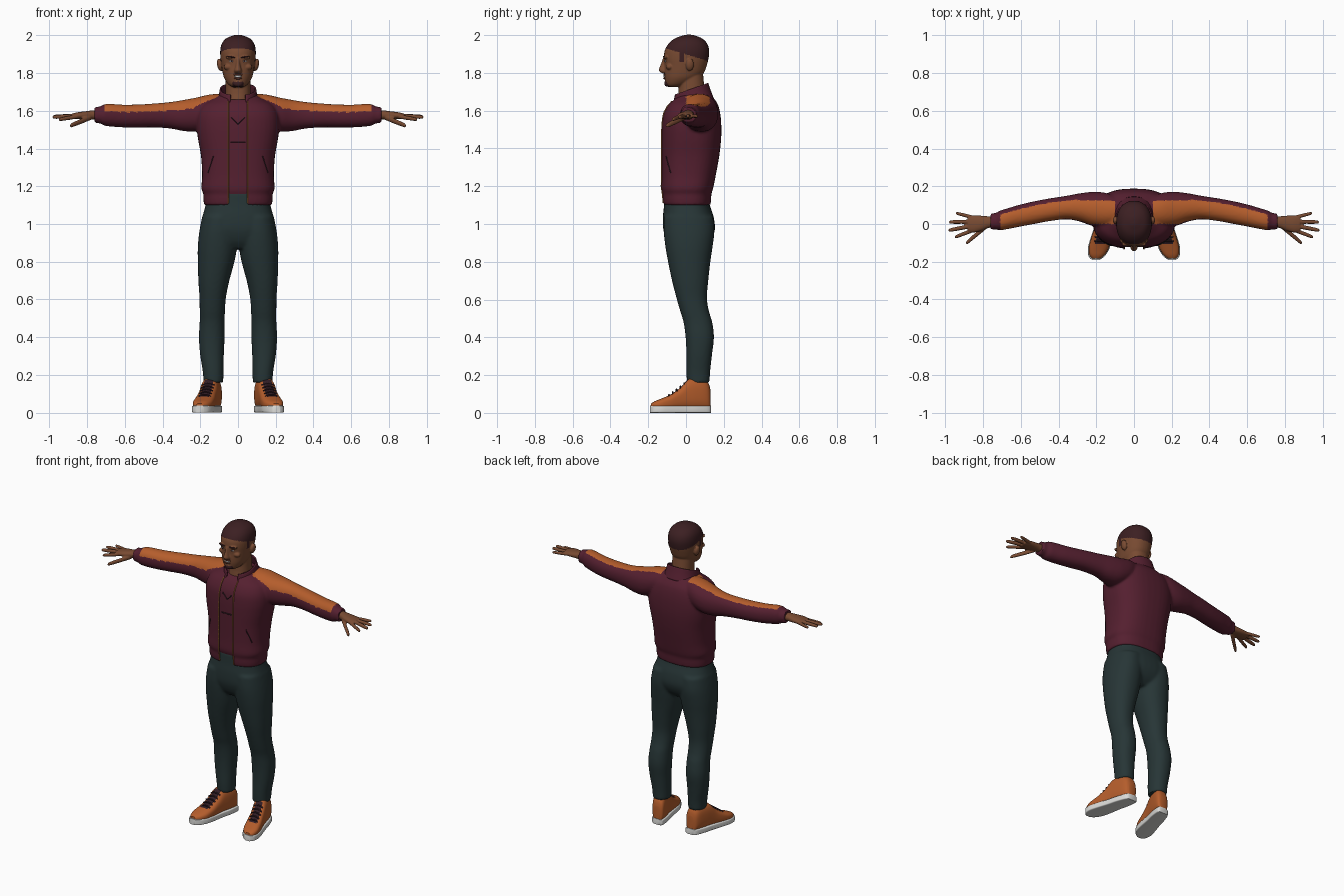
import bpy, bmesh
from math import sin, cos, pi, copysign
from mathutils import Vector, Matrix

if "Cube" in bpy.data.objects:
    bpy.data.objects.remove(bpy.data.objects["Cube"])

CM = 0.01  # all part sizes below are in hundredths of a unit


def material(name, *rgb):
    m = bpy.data.materials.new(name)
    m.use_nodes = True
    m.diffuse_color = (*rgb, 1)
    m.node_tree.nodes["Principled BSDF"].inputs["Base Color"].default_value = (*rgb, 1)
    return m


maroon = material("maroon cloth", .09, .014, .029)
orange = material("orange leather", .46, .11, .025)
green = material("dark green denim", .02, .036, .037)
skin = material("brown skin", .19, .07, .032)
hair = material("dark brown hair", .045, .014, .016)
lip = material("lip brown", .13, .04, .025)
plum = material("dark plum lace", .03, .012, .018)
white = material("off white", .7, .7, .68)
brass = material("brass zip", .32, .12, .035)


def smooth_rows(rows, sub=4):
    """Catmull-Rom interpolation between cross-sections."""
    out, last = [], len(rows) - 1
    for i in range(last):
        quad = [rows[max(i - 1, 0)], rows[i], rows[i + 1], rows[min(i + 2, last)]]
        for s in range(sub):
            u = s / sub
            out.append([.5 * (2 * b + (c - a) * u + (2 * a - 5 * b + 4 * c - d) * u * u
                              + (3 * b - a - 3 * c + d) * u ** 3) for a, b, c, d in zip(*quad)])
    return out + [list(rows[-1])]


def profile(rows):
    """(z, front, back, half width) -> (z, x, y, rx, ry)"""
    return [(z, 0, (f + b) / 2, w, (b - f) / 2) for z, f, b, w in rows]


def loft(bm, rows, axis="z", e=2.2, n=40, sub=4, caps=True, skip=0):
    """Skin superellipse sections (t, c1, c2, r1, r2) stacked along an axis."""
    def power(v):
        return copysign(abs(v) ** (2 / e), v)
    rings = []
    for t, p, q, rp, rq in smooth_rows(rows, sub):
        ring = []
        for k in range(n):
            a = 2 * pi * k / n
            u, v = p + rp * power(sin(a)), q - rq * power(cos(a))
            co = {"x": (t, u, v), "y": (u, t, v), "z": (u, v, t)}[axis]
            ring.append(bm.verts.new(co))
        rings.append(ring)
    for lo, hi in zip(rings, rings[1:]):
        for k in range(skip, n - skip):
            j = (k + 1) % n
            bm.faces.new((lo[k], lo[j], hi[j], hi[k]))
    if caps:
        bm.faces.new(rings[0])
        bm.faces.new(rings[-1])


def ball(bm, centre, radii, roll=0):
    mat = Matrix.Translation(centre) @ Matrix.Rotation(roll, 4, "Y") @ Matrix.Diagonal((*radii, 1))
    bmesh.ops.create_uvsphere(bm, u_segments=20, v_segments=12, radius=1, matrix=mat)


def finish(bm, name, mats, rule=None, voxel=0, side=1, thick=0):
    """Turn the bmesh into an object; fuse shells, paint faces by rule, smooth."""
    bmesh.ops.scale(bm, vec=(side * CM, CM, CM), verts=bm.verts)
    bmesh.ops.recalc_face_normals(bm, faces=bm.faces)
    me = bpy.data.meshes.new(name)
    bm.to_mesh(me)
    bm.free()
    ob = bpy.data.objects.new(name, me)
    bpy.context.collection.objects.link(ob)
    if voxel:
        r = ob.modifiers.new("fuse", "REMESH")
        r.mode, r.voxel_size = "VOXEL", voxel
        s = ob.modifiers.new("relax", "SMOOTH")
        s.iterations, s.factor = 4, .5
        bpy.context.view_layer.update()
        dg = bpy.context.evaluated_depsgraph_get()
        ob.data = bpy.data.meshes.new_from_object(ob.evaluated_get(dg))
        ob.modifiers.clear()
    if thick:
        ob.modifiers.new("cloth", "SOLIDIFY").thickness = thick
    for m in mats:
        ob.data.materials.append(m)
    if rule:
        for p in ob.data.polygons:
            p.material_index = int(rule(p.center, p.normal))
    bpy.ops.object.select_all(action="DESELECT")
    ob.select_set(True)
    bpy.context.view_layer.objects.active = ob
    bpy.ops.object.shade_smooth_by_angle(angle=.8)
    return ob


def tube(name, points, radius, mat):
    cu = bpy.data.curves.new(name, "CURVE")
    cu.dimensions, cu.bevel_depth, cu.bevel_resolution = "3D", radius * CM, 1
    sp = cu.splines.new("POLY")
    sp.points.add(len(points) - 1)
    for pt, co in zip(sp.points, points):
        pt.co = (*(Vector(co) * CM), 1)
    cu.materials.append(mat)
    bpy.context.collection.objects.link(bpy.data.objects.new(name, cu))


SIDES = (("left", 1), ("right", -1))

# Jacket: body and sleeves fused, then opened down the front
body = profile([(110, -12, 13, 18), (113, -12.4, 13.3, 18.3), (116, -12.5, 13.5, 18.4),
                (119, -13.2, 14.4, 19.4), (126, -13, 15.8, 19), (136, -13, 17.6, 19.6),
                (145, -13, 18.6, 21.2), (152, -12.8, 18.7, 22), (158, -12, 18.2, 21.5),
                (163, -9.5, 17, 19), (166, -6.5, 15.2, 14), (168.5, -4, 13, 10)])
sleeve = [(8, 7, 162, 7, 7), (15, 7.5, 160, 9, 8.6), (22, 8, 158, 9, 9), (29, 8.8, 157.5, 7.4, 8.2),
          (36, 8.7, 157.6, 6.2, 7), (45, 7.5, 157.5, 6, 6.3), (53, 6, 157.2, 6, 6.1),
          (61, 4.3, 157.2, 5.8, 6), (67, 2.8, 157.6, 5.5, 6), (71, 1.9, 157.8, 5.2, 5.6),
          (73, 1.5, 157.8, 4.4, 4.5), (76, 1.3, 157.8, 4.3, 4.2)]
body_fine = smooth_rows(body, 8)


def front(x, z, lift=0):
    """Point on the front of the jacket body."""
    _, _, cy, w, d = min(body_fine, key=lambda r: abs(r[0] - z))
    return (x, cy - d * (1 - abs(x / w) ** 2.5) ** .4 - lift, z)


bm = bmesh.new()
loft(bm, body, e=2.5)
for s in (1, -1):
    loft(bm, [(s * r[0], *r[1:]) for r in sleeve], "x")


def shoulder_stripe(c, n):
    x = abs(c.x)
    return .1 < x < .71 and n.z - .35 * n.y > .6 and (x > .3 or 0 < c.y < .125)


jacket = finish(bm, "jacket", [maroon, orange], shoulder_stripe, voxel=.008)
bm = bmesh.new()
bm.from_mesh(jacket.data)
for s in (1, -1):
    bmesh.ops.bisect_plane(bm, geom=bm.verts[:] + bm.edges[:] + bm.faces[:],
                           plane_co=(s * .052, 0, 0), plane_no=(1, 0, 0))
gap = [f for f in bm.faces if abs(f.calc_center_median().x) < .052 and f.calc_center_median().y < 0]
bmesh.ops.delete(bm, geom=gap, context="FACES")
bm.to_mesh(jacket.data)
bm.free()

# Collar, standing and sloping up to the back
bm = bmesh.new()
loft(bm, profile([(162, -9, 14.5, 12), (166.5, -7.5, 13, 10.4), (170.6, -6.5, 11.8, 9.6)]),
     n=48, caps=False, skip=3)
for v in bm.verts:
    v.co.z += .35 * v.co.y
finish(bm, "collar", [maroon], thick=.008)

# Shirt with printed lines
bm = bmesh.new()
loft(bm, [(z, x, y, rx - 1.3, ry - 1.3) for z, x, y, rx, ry in body[2:-1]], e=2.5)
finish(bm, "shirt", [maroon])
tube("shirt_line", [front(x, 143.5, -1.2) for x in (-4, 0, 4)], .35, plum)
tube("shirt_chevron", [front(x, 153 + abs(x), -1.2) for x in (-3.5, 0, 3.5)], .35, plum)

# Zips and pocket seams
for label, s in SIDES:
    tube(label + "_zip", [front(s * 5.2, z) for z in range(111, 167, 3)], .45, brass)
    tube(label + "_pocket", [front(s * (13 + i), 136 - 3 * i) for i in range(4)], .3, plum)

# Trousers: seat and legs fused
leg = [(16, 13, 6.5, 5.2, 6), (22, 13.2, 6.5, 5.5, 6.3), (31, 13.8, 7, 6.3, 6.8),
       (40, 13.9, 7.3, 6.8, 7.5), (48, 13.7, 6.3, 6.6, 7.6), (54, 13.6, 4.5, 6.7, 7.6),
       (61, 13.4, 3, 7, 8.1), (70, 12.8, 2.2, 8.2, 9.6), (80, 11.6, 1.7, 9.7, 11.2),
       (88, 10.9, 1.6, 10.4, 12.5), (96, 10.3, 1.6, 10.2, 13.4), (104, 9.6, 1.3, 9.4, 13)]
seat = profile([(87, -7, 9, 12), (91, -10, 13, 18), (97, -12, 15.3, 20), (104, -12.2, 14.6, 18.8),
                (110, -11.6, 12.6, 17.2), (117, -11.3, 11.5, 16.5)])
bm = bmesh.new()
loft(bm, seat, e=2.5)
for s in (1, -1):
    loft(bm, [(z, s * x, *r) for z, x, *r in leg])
finish(bm, "trousers", [green], voxel=.009)

# Head, neck, nose, ears and cheekbones fused
bm = bmesh.new()
loft(bm, profile([(172.5, -9.2, -3, 3), (174, -10.6, 1, 5.2), (177, -11.3, 6.5, 7.2),
                  (180, -11.5, 9.5, 8.1), (184, -11.4, 11, 8.8), (188, -11.7, 12, 9.3),
                  (192, -11.2, 12.3, 9.4), (195.5, -9.2, 11.2, 8.6), (198.2, -6, 8.6, 6.5),
                  (199.7, -2, 5, 3.2), (200.2, 0, 3, 1)]))
loft(bm, profile([(157, -6, 11, 7.5), (169, -4, 10, 6.6), (180, -4, 9, 6.6)]))
loft(bm, profile([(179.8, -12.7, -8, 1.7), (181.2, -14.4, -8, 2.1), (183, -14, -8, 1.6),
                  (185.5, -13, -8, 1.1), (188, -12.2, -8, 1.3)]), n=16)
for s in (1, -1):
    ball(bm, (s * 9.6, 2, 184.3), (1.5, 2.2, 3.3), s * .2)
    ball(bm, (s * 3.6, -10.6, 188.3), (3, 1.4, 1))
    ball(bm, (s * 5, -8.7, 183.2), (2.6, 1.9, 1.7))
ball(bm, (0, -10.2, 174.5), (2.6, 1.3, 1.8))


def hair_line(c, n):
    cap = c.z > 1.925 - .3 * (c.y + .09)
    sideburn = abs(c.y + .022) < .013 and c.z > 1.86 and abs(c.x) > .06
    goatee = c.z < 1.752 and c.y < -.07 and abs(c.x) < .03
    return cap or sideburn or goatee


finish(bm, "head", [skin, hair], hair_line, voxel=.004)

# Face details: name, material, centre, radii, roll
for name, mat, centre, radii, roll in (
        ("brow", hair, (3.6, -11.6, 188.5), (2.2, .6, .45), -.12),
        ("eye", white, (3.5, -11, 186.2), (1.2, .4, .5), 0),
        ("iris", plum, (3.4, -11.3, 186.2), (.5, .25, .5), 0)):
    for label, s in SIDES:
        bm = bmesh.new()
        ball(bm, (s * centre[0], *centre[1:]), radii, s * roll)
        finish(bm, label + "_" + name, [mat])
for name, mat, z, radii in (("moustache", hair, 179.9, (2.4, .5, .4)), ("upper_lip", lip, 179, (2.4, .7, .5)),
                            ("teeth", white, 178.2, (1.9, .7, .6)), ("lower_lip", lip, 177.2, (2.1, .8, .6))):
    bm = bmesh.new()
    ball(bm, (0, -11.3, z), radii)
    finish(bm, name, [mat])

# Hands: palm and tapering fingers fused
fingers = [((78, -1, 156.5), (89, -10.2, 152), 1.4), ((85, -3.2, 157), (95, -7, 155.3), 1.1),
           ((86, -1, 157.3), (98.3, -3.4, 156.6), 1.15), ((86, 1.3, 157.3), (98, 1, 157), 1.1),
           ((84, 3.2, 157.3), (94.5, 5.8, 157), 1)]
palm = [(73, 1.3, 157.8, 3, 2.7), (77, 1, 157.8, 3.1, 2.4), (81, .4, 157.6, 4, 2.1),
        (85, 0, 157.4, 4.5, 1.8), (88, 0, 157.2, 4, 1.3)]
for label, s in SIDES:
    bm = bmesh.new()
    loft(bm, palm, "x")
    for a, b, r in fingers:
        a, b = Vector(a), Vector(b)
        spots = [(a.lerp(b, t), r * k) for t, k in ((0, 1), (.5, 1), (.9, .85), (1, .45))]
        loft(bm, [(*p, k, k) for p, k in spots], "x", n=12)
    finish(bm, label + "_hand", [skin], voxel=.004, side=s)


# Shoes: toes turned out, dark tongue, white sole
def shoe_mid(y):
    return 13.5 + (8 - y) * .25


upper = [(13, 2.4, 12), (12, 3.8, 15.5), (9.5, 4.5, 18.2), (5, 4.8, 18.6), (1, 4.8, 17.6), (-3, 4.9, 13.4),
         (-8, 5.3, 9.8), (-13, 5.2, 7.6), (-16.5, 3.9, 6.2), (-18.4, 2, 5)]
sole = [(13.3, 2.6), (12, 4.1), (6, 5), (0, 5.1), (-8, 5.7), (-13, 5.7), (-17, 4.3), (-19, 2)]


def tongue(c, n):
    return n.z > .2 and -.11 < c.y < .01 and abs(abs(c.x) - CM * shoe_mid(c.y / CM)) < .023


for label, s in SIDES:
    bm = bmesh.new()
    loft(bm, [(y, shoe_mid(y), (top + 1.5) / 2, r, (top - 1.5) / 2) for y, r, top in upper], "y", e=2.7, n=48)
    finish(bm, label + "_shoe_upper", [orange, plum], tongue, side=s)
    bm = bmesh.new()
    loft(bm, [(y, shoe_mid(y), 1.9, r, 1.9) for y, r in sole], "y", e=7, n=48)
    finish(bm, label + "_shoe_sole", [white], side=s)
    for i in range(5):
        y = -1 - 2 * i
        z = 15.6 - 1.5 * i
        tube(f"{label}_lace_{i + 1}", [(s * (shoe_mid(y) + d), y, z - .09 * d * d) for d in (-3.4, -1.7, 0, 1.7, 3.4)],
             .45, plum)
